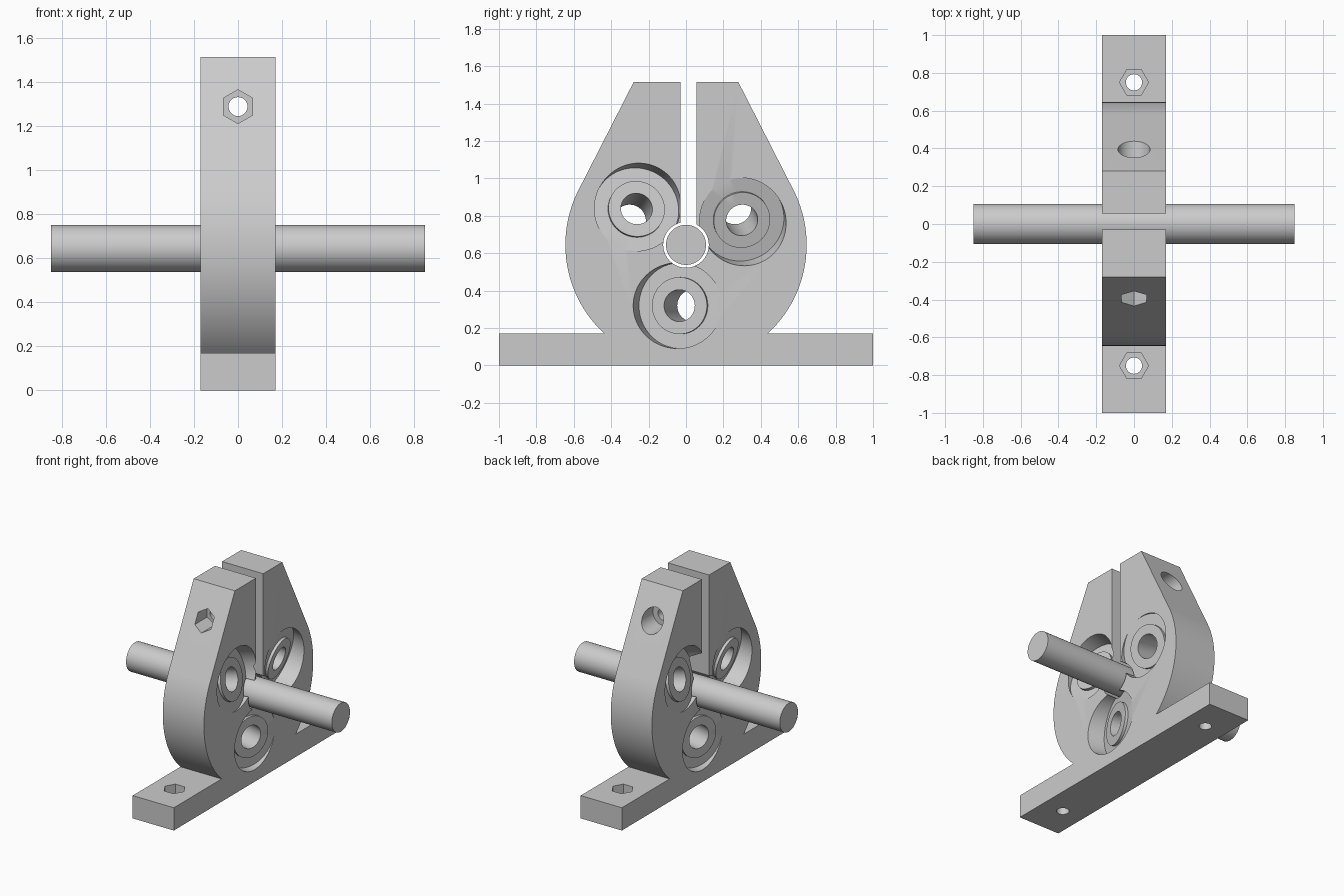
import bpy, bmesh
from math import radians, sin, cos, asin, acos, atan2, hypot, pi
from mathutils import Matrix, Vector

if "Cube" in bpy.data.objects:
    bpy.data.objects.remove(bpy.data.objects["Cube"])

HALF = 0.17            # half thickness of the bracket
AXIS_Z = 0.645         # height of the shaft axis
RADIUS = 0.645         # rounded body
BASE_H, TOP = 0.17, 1.515
TILT = radians(15)     # skew of the bearing seats

grey = bpy.data.materials.new("plain grey")
grey.use_nodes = True
grey.diffuse_color = (0.6, 0.6, 0.6, 1)
grey.node_tree.nodes["Principled BSDF"].inputs["Base Color"].default_value = (0.6, 0.6, 0.6, 1)


def shift(x, y, z):
    return Matrix.Translation((x, y, z))


def turn(degrees, axis):
    return Matrix.Rotation(radians(degrees), 4, axis)


def finish(name, bm):
    bmesh.ops.recalc_face_normals(bm, faces=bm.faces)
    mesh = bpy.data.meshes.new(name)
    bm.to_mesh(mesh)
    bm.free()
    mesh.materials.append(grey)
    obj = bpy.data.objects.new(name, mesh)
    bpy.context.collection.objects.link(obj)
    return obj


def lathe(name, profile, matrix, steps=64):
    """Revolve (radius, height) points around local z."""
    bm = bmesh.new()
    verts = [bm.verts.new((r, 0, h)) for r, h in profile]
    edges = [bm.edges.new(pair) for pair in zip(verts, verts[1:])]
    bmesh.ops.spin(bm, geom=verts + edges, axis=(0, 0, 1), cent=(0, 0, 0),
                   angle=2 * pi, steps=steps)
    bmesh.ops.remove_doubles(bm, verts=bm.verts, dist=0.0001)
    bm.transform(matrix)
    return finish(name, bm)


def rod(name, radius, low, high, matrix, steps=64):
    return lathe(name, [(0, low), (radius, low), (radius, high), (0, high)], matrix, steps)


def activate(obj):
    bpy.ops.object.select_all(action="DESELECT")
    obj.select_set(True)
    bpy.context.view_layer.objects.active = obj


def cut(target, cutter):
    cutter.hide_render = True
    mod = target.modifiers.new("cut", "BOOLEAN")
    mod.operation, mod.solver, mod.object = "DIFFERENCE", "EXACT", cutter
    activate(target)
    bpy.ops.object.modifier_apply(modifier=mod.name)
    bpy.data.objects.remove(cutter)


# Bracket outline: foot, round cheeks, tapering arms and clamping slot
arm_y = 0.28
rise = TOP - AXIS_Z
start = asin((BASE_H - AXIS_Z) / RADIUS)
end = atan2(rise, arm_y) - acos(RADIUS / hypot(arm_y, rise))
steps = 32
angles = [start + (end - start) * i / steps for i in range(steps + 1)]
side = [(1, 0), (1, BASE_H)]
side += [(RADIUS * cos(a), AXIS_Z + RADIUS * sin(a)) for a in angles]
side.append((arm_y, TOP))
slot = [(0.055, TOP), (0.055, AXIS_Z), (-0.03, AXIS_Z), (-0.03, TOP)]
outline = side + slot + [(-y, z) for y, z in reversed(side)]

bm = bmesh.new()
face = bm.faces.new([bm.verts.new((-HALF, y, z)) for y, z in outline])
extruded = bmesh.ops.extrude_face_region(bm, geom=[face], use_keep_orig=True)
moved = [g for g in extruded["geom"] if isinstance(g, bmesh.types.BMVert)]
bmesh.ops.translate(bm, verts=moved, vec=Vector((2 * HALF, 0, 0)))
bracket = finish("clamp_bracket", bm)

# Clearance hole for the shaft
along_x = shift(0, 0, AXIS_Z) @ turn(90, "Y")
cut(bracket, rod("shaft_cutter", 0.122, -0.4, 0.4, along_x))

# Three skewed seats, open on both sides, with a raised ring around each bore
SEAT, RING, BORE = 0.229, 0.152, 0.085
floor, ring_top, reach = 0.116, 0.136, 0.4
upper = [(BORE, ring_top), (RING, ring_top), (RING, floor),
         (SEAT, floor), (SEAT, reach), (0, reach)]
seat = [(r, -h) for r, h in reversed(upper)] + upper
for k in range(3):
    place = (shift(0, 0, AXIS_Z) @ turn(120 * k, "X") @ shift(0, 0, -0.325)
             @ Matrix.Rotation(-TILT, 4, "Z") @ turn(90, "Y"))
    cut(bracket, lathe("seat_cutter", seat, place))

# Clamping bolt: through hole, nut pocket in front, round head pocket behind
across = shift(0, 0, 1.29) @ turn(90, "X")
cut(bracket, rod("bolt_cutter", 0.043, -0.7, 0.7, across, 32))
cut(bracket, rod("nut_cutter", 0.077, 0.27, 0.7, across @ turn(30, "Z"), 6))
cut(bracket, rod("head_cutter", 0.085, -0.7, -0.27, across, 48))

# Foot mounting holes with hexagonal pockets on top
for y in (-0.75, 0.75):
    cut(bracket, rod("foot_cutter", 0.043, -0.1, 0.3, shift(0, y, 0), 32))
    cut(bracket, rod("foot_nut_cutter", 0.077, 0.085, 0.3, shift(0, y, 0), 6))

# Shaft
shaft = rod("shaft", 0.107, -0.85, 0.85, along_x)

for obj in (bracket, shaft):
    activate(obj)
    bpy.ops.object.shade_smooth_by_angle(angle=radians(25))
